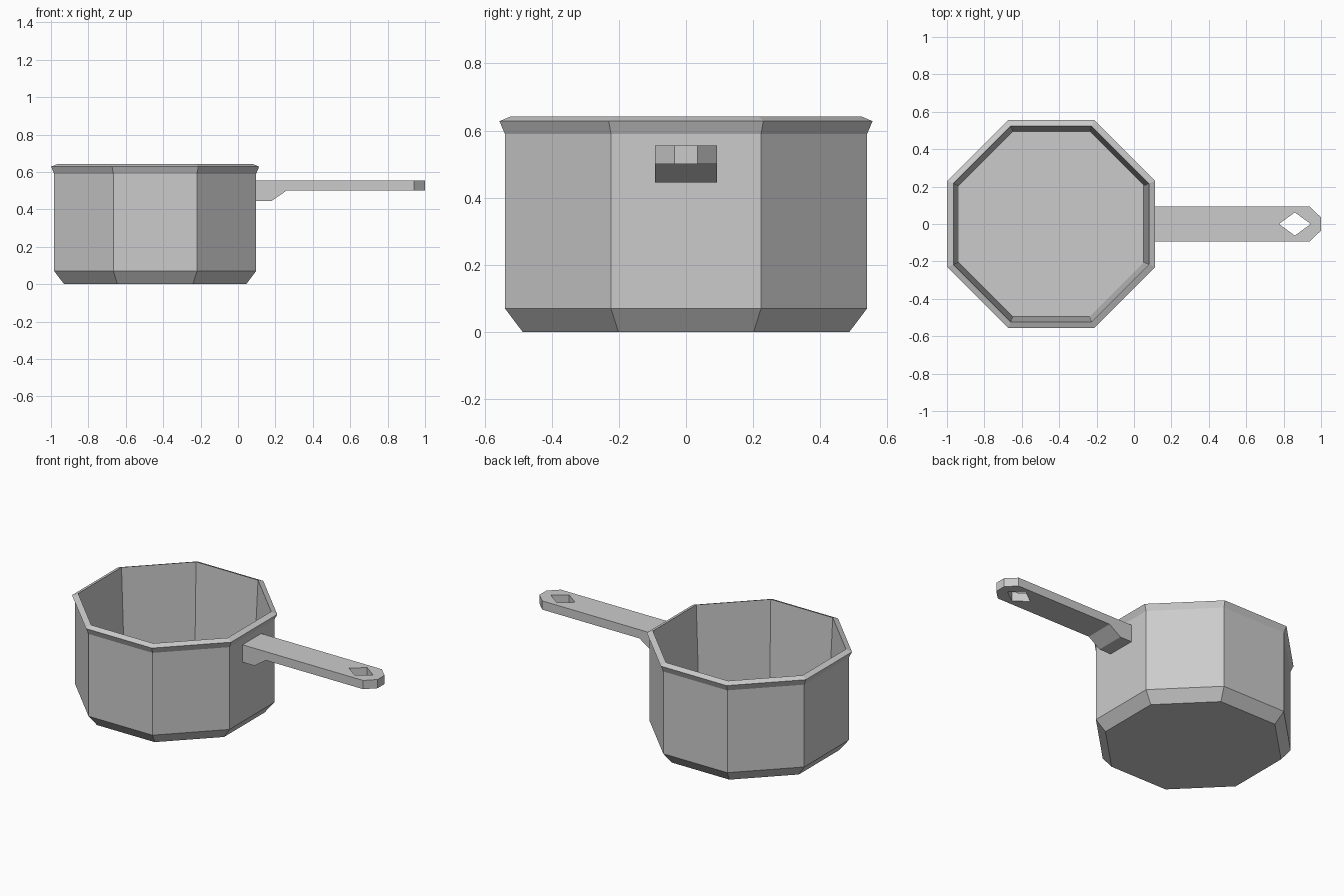
import bpy, bmesh, math

cube = bpy.data.objects.get("Cube")
if cube:
    bpy.data.objects.remove(cube, do_unlink=True)

steel = bpy.data.materials.new("grey_metal")
GREY = (0.6, 0.6, 0.6, 1)
steel.use_nodes = True
steel.diffuse_color = GREY
steel.node_tree.nodes["Principled BSDF"].inputs["Base Color"].default_value = GREY

SIDES = 8
PAN_X = -0.443          # centre of the pan
HALF_WIDTH = 0.093      # half width of the handle


def finish(bm, name):
    bmesh.ops.recalc_face_normals(bm, faces=bm.faces)
    mesh = bpy.data.meshes.new(name)
    bm.to_mesh(mesh)
    bm.free()
    mesh.materials.append(steel)
    obj = bpy.data.objects.new(name, mesh)
    bpy.context.collection.objects.link(obj)
    return obj


def extrude(bm, faces, offset):
    geom = bmesh.ops.extrude_face_region(bm, geom=faces, use_keep_orig=True)["geom"]
    verts = [g for g in geom if isinstance(g, bmesh.types.BMVert)]
    bmesh.ops.translate(bm, verts=verts, vec=offset)


# Pan: octagonal profile (distance to flat side, height), outside then inside
profile = [(0.487, 0), (0.54, 0.07), (0.54, 0.59), (0.556, 0.628),
           (0.523, 0.642), (0.495, 0.05)]
bm = bmesh.new()
rings = []
for flat, z in profile:
    r = flat / math.cos(math.pi / SIDES)
    angles = [(i + 0.5) * math.tau / SIDES for i in range(SIDES)]
    rings.append([bm.verts.new((PAN_X + r * math.cos(a), r * math.sin(a), z))
                  for a in angles])
for low, high in zip(rings, rings[1:]):
    for i in range(SIDES):
        j = (i + 1) % SIDES
        bm.faces.new((low[i], low[j], high[j], high[i]))
bm.faces.new(rings[0])      # base
bm.faces.new(rings[-1])     # inside floor
finish(bm, "pan")

# Handle: half outline mirrored around the diamond hanging hole
half = [(0.09, 0), (0.775, 0), (0.86, 0.062), (0.945, 0), (1, 0),
        (1, 0.035), (0.94, HALF_WIDTH), (0.09, HALF_WIDTH)]
bm = bmesh.new()
for side in (1, -1):
    bm.faces.new([bm.verts.new((x, y * side, 0.555)) for x, y in half])
bmesh.ops.remove_doubles(bm, verts=bm.verts, dist=0.0001)
bmesh.ops.recalc_face_normals(bm, faces=bm.faces)
extrude(bm, bm.faces[:], (0, 0, -0.055))
finish(bm, "handle")

# Bracket: sloped block below the handle root
bm = bmesh.new()
side_profile = [(0.09, 0.5), (0.09, 0.445), (0.18, 0.445), (0.26, 0.5)]
bm.faces.new([bm.verts.new((x, -HALF_WIDTH, z)) for x, z in side_profile])
extrude(bm, bm.faces[:], (0, 2 * HALF_WIDTH, 0))
finish(bm, "handle_bracket")
